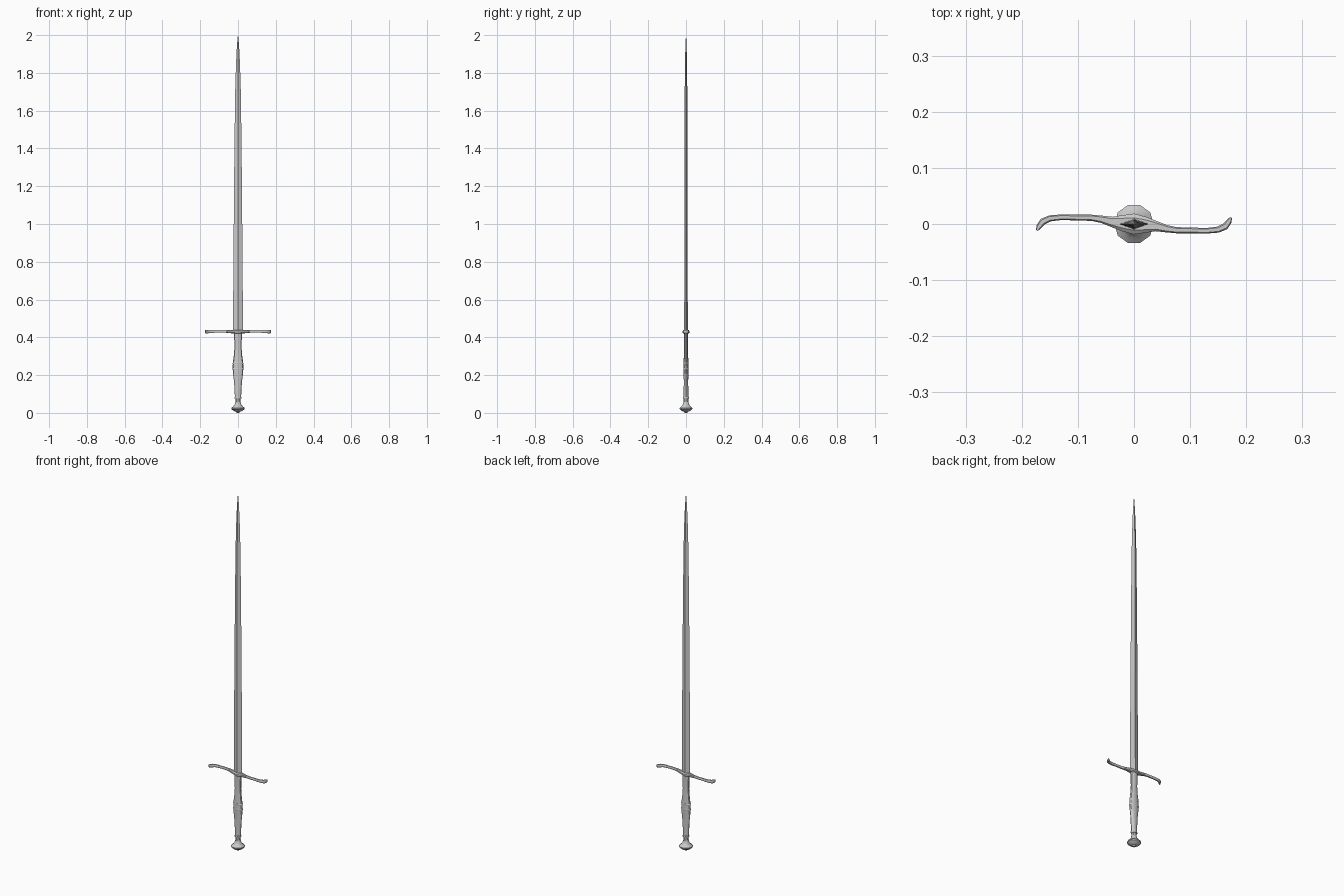
import bpy, bmesh
from math import cos, sin, pi, radians
from mathutils import Vector

if "Cube" in bpy.data.objects:
    bpy.data.objects.remove(bpy.data.objects["Cube"])


def loft(name, rings, angle=None):
    """Skin a list of equal-sized point rings and cap both ends."""
    bm = bmesh.new()
    loops = [[bm.verts.new(p) for p in ring] for ring in rings]
    for a, b in zip(loops, loops[1:]):
        n = len(a)
        for i in range(n):
            j = (i + 1) % n
            bm.faces.new((a[i], a[j], b[j], b[i]))
    bm.faces.new(loops[0])
    bm.faces.new(loops[-1])
    bmesh.ops.recalc_face_normals(bm, faces=bm.faces)
    mesh = bpy.data.meshes.new(name)
    bm.to_mesh(mesh)
    bm.free()
    ob = bpy.data.objects.new(name, mesh)
    bpy.context.collection.objects.link(ob)
    if angle:
        bpy.context.view_layer.objects.active = ob
        ob.select_set(True)
        bpy.ops.object.shade_smooth_by_angle(angle=radians(angle))
        ob.select_set(False)
    return ob


def oval(z, rx, ry, sides):
    return [(rx * cos(2 * pi * i / sides), ry * sin(2 * pi * i / sides), z)
            for i in range(sides)]


def stack(name, profile, sides, angle=None):
    return loft(name, [oval(z, rx, ry, sides) for z, rx, ry in profile], angle)


# Blade: long diamond section drawn to a fine point
stack("blade", [(0.425, .0265, .0100), (0.60, .0255, .0092), (1.00, .0225, .0084),
                (1.40, .0190, .0078), (1.70, .0150, .0070), (1.85, .0105, .0052),
                (1.94, .0060, .0034), (2.00, .0006, .0005)], 4)

# Grip: flattened handle swelling at the middle
stack("grip", [(0.075, .0165, .0125), (0.12, .0180, .0120), (0.17, .0215, .0118),
               (0.21, .0265, .0125), (0.235, .0285, .0135), (0.265, .0275, .0130),
               (0.30, .0225, .0115), (0.345, .0190, .0105), (0.38, .0195, .0108),
               (0.425, .0220, .0120)], 12, 35)

# Thin bands around the grip
for name, z, rx, ry in (("lower_collar", .080, .0180, .0155),
                        ("grip_band_low", .233, .0293, .0145),
                        ("grip_band_high", .262, .0285, .0140)):
    stack(name, [(z - .004, rx * .96, ry * .96), (z - .002, rx, ry),
                 (z + .002, rx, ry), (z + .004, rx * .96, ry * .96)], 12, 35)

# Pommel: flared knob with a shallow button underneath
pommel = [(0.0, .007), (.006, .011), (.010, .023), (.020, .035), (.026, .0355),
          (.034, .026), (.045, .017), (.060, .0135), (.080, .0130)]
stack("pommel", [(z, r, r) for z, r in pommel], 10, 35)

# Crossguard: one arm as (x, y, half width, bottom z), repeated by half turn
arm = [(.020, -.0015, .0145, .420), (.040, -.004, .0090, .422),
       (.058, -.0085, .0065, .424), (.075, -.0110, .0055, .425),
       (.105, -.0115, .0050, .425), (.130, -.0120, .0050, .424),
       (.150, -.0100, .0055, .423), (.163, -.0040, .0060, .421),
       (.169, .0040, .0050, .421), (.173, .0115, .0020, .423)]
stations = [(-x, -y, w, z) for x, y, w, z in reversed(arm)] + [(0, 0, .0185, .419)] + arm
rings = []
for i, (x, y, w, z) in enumerate(stations):
    a, b = stations[max(i - 1, 0)], stations[min(i + 1, len(stations) - 1)]
    side = Vector((a[1] - b[1], b[0] - a[0], 0)).normalized()
    if i == len(arm):
        side = Vector((0, 1, 0))
    centre, top = Vector((x, y, 0)), .438
    h = top - z
    section = [(-1, .25), (-.6, 0), (.6, 0), (1, .25), (1, .75), (.6, 1), (-.6, 1), (-1, .75)]
    rings.append([centre + side * w * s + Vector((0, 0, z + h * t)) for s, t in section])
loft("crossguard", rings, 35)
